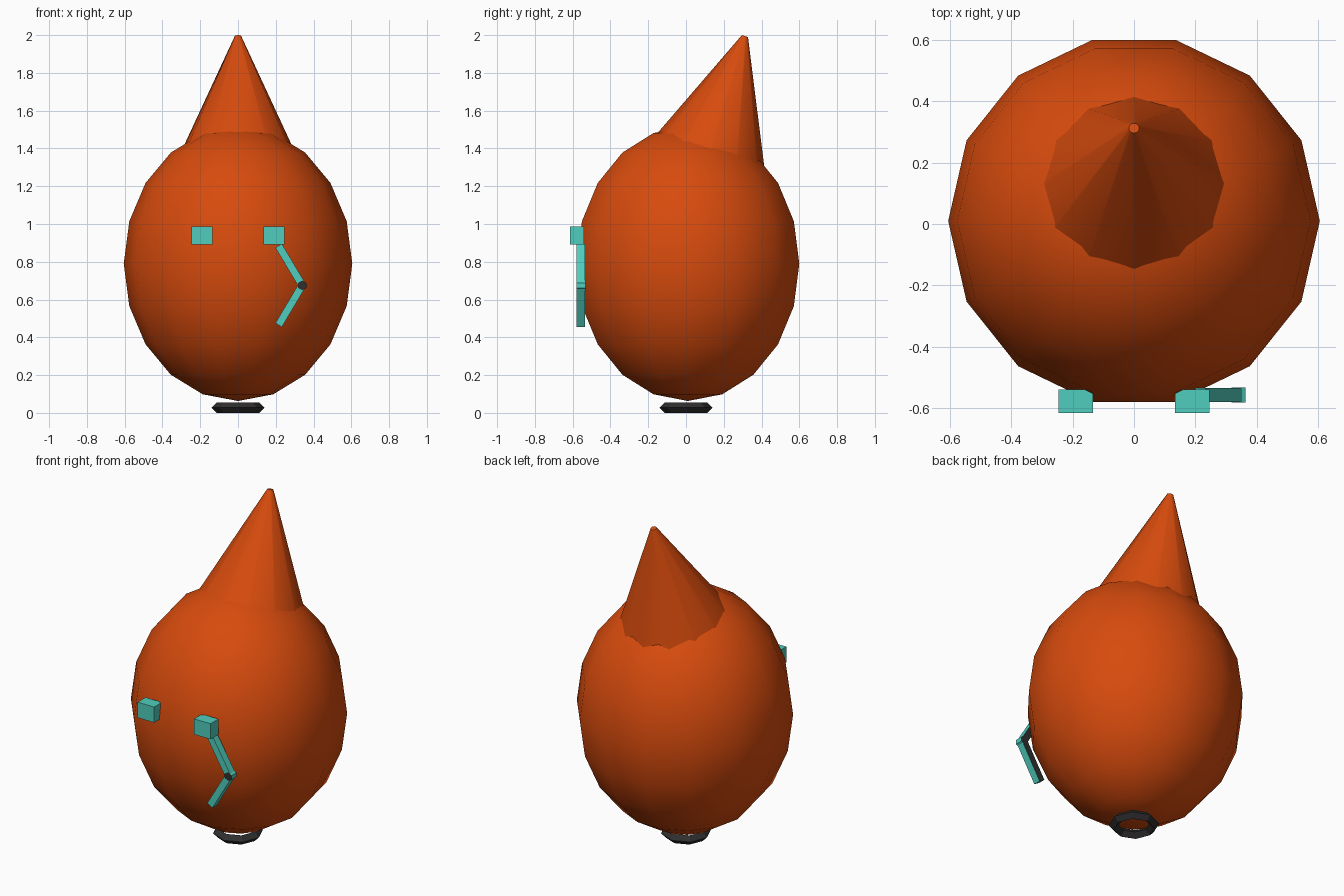
import bpy, math
from mathutils import Vector

default = bpy.data.objects.get("Cube")
if default:
    bpy.data.objects.remove(default, do_unlink=True)


def material(name, rgb):
    m = bpy.data.materials.new(name)
    m.use_nodes = True
    m.diffuse_color = (*rgb, 1)
    m.node_tree.nodes["Principled BSDF"].inputs["Base Color"].default_value = (*rgb, 1)
    return m


ORANGE = material("burnt orange", (0.68, 0.07, 0.004))
TEAL = material("teal", (0.08, 0.61, 0.51))
CHARCOAL = material("charcoal", (0.03, 0.028, 0.028))


def finish(name, *mats, smooth=False):
    ob = bpy.context.object
    ob.name = name
    for m in mats:
        ob.data.materials.append(m)
    if smooth:
        bpy.ops.object.transform_apply(location=False, rotation=True, scale=True)
        bpy.ops.object.shade_smooth_by_angle(angle=math.radians(40))
    return ob


def box(name, loc, size, mats, turn=0):
    bpy.ops.mesh.primitive_cube_add(size=1, location=loc, rotation=(0, turn, 0))
    bpy.context.object.scale = size
    return finish(name, *mats)


# Egg-shaped body
bpy.ops.mesh.primitive_uv_sphere_add(segments=14, ring_count=10, radius=1,
                                     location=(0, 0.01, 0.79), rotation=(0, 0, math.pi / 2))
bpy.context.object.scale = (0.605, 0.605, 0.727)
finish("body", ORANGE, smooth=True)

# Pointed crest, leaning back, its base sunk in the body
tilt, length = math.radians(16.8), 0.75
axis = Vector((0, math.sin(tilt), math.cos(tilt)))
tip = Vector((0, 0.312, 1.995))
bpy.ops.mesh.primitive_cone_add(vertices=12, radius1=0.35, radius2=0.017, depth=length,
                                location=tip - axis * length / 2, rotation=(-tilt, 0, 0))
finish("crest", ORANGE, smooth=True)

# Square eyes
for side, label in ((1, "left"), (-1, "right")):
    box(label + "_eye", (side * 0.19, -0.577, 0.938), (0.112, 0.076, 0.095), [TEAL])

# Bent arm: two bars with dark backs, joined at the elbow
elbow = Vector((0.34, -0.557, 0.675))
for name, end in (("upper_arm", (0.215, -0.557, 0.885)), ("forearm", (0.215, -0.557, 0.465))):
    d = Vector(end) - elbow
    bar = box(name, elbow + d / 2, (0.04, 0.045, d.length), [TEAL, CHARCOAL], math.atan2(d.x, d.z))
    for p in bar.data.polygons:
        p.material_index = int(p.normal.y > 0.9)

# Elbow pin with dark ends
bpy.ops.mesh.primitive_cylinder_add(vertices=6, radius=0.026, depth=0.048,
                                    location=elbow, rotation=(math.pi / 2, 0, 0))
pin = finish("elbow_pin", TEAL, CHARCOAL)
for p in pin.data.polygons:
    p.material_index = int(abs(p.normal.z) > 0.9)

# Ring foot
bpy.ops.mesh.primitive_torus_add(major_segments=8, minor_segments=4, major_radius=0.112,
                                 minor_radius=0.028, location=(0, 0, 0.028))
finish("foot_ring", CHARCOAL)
